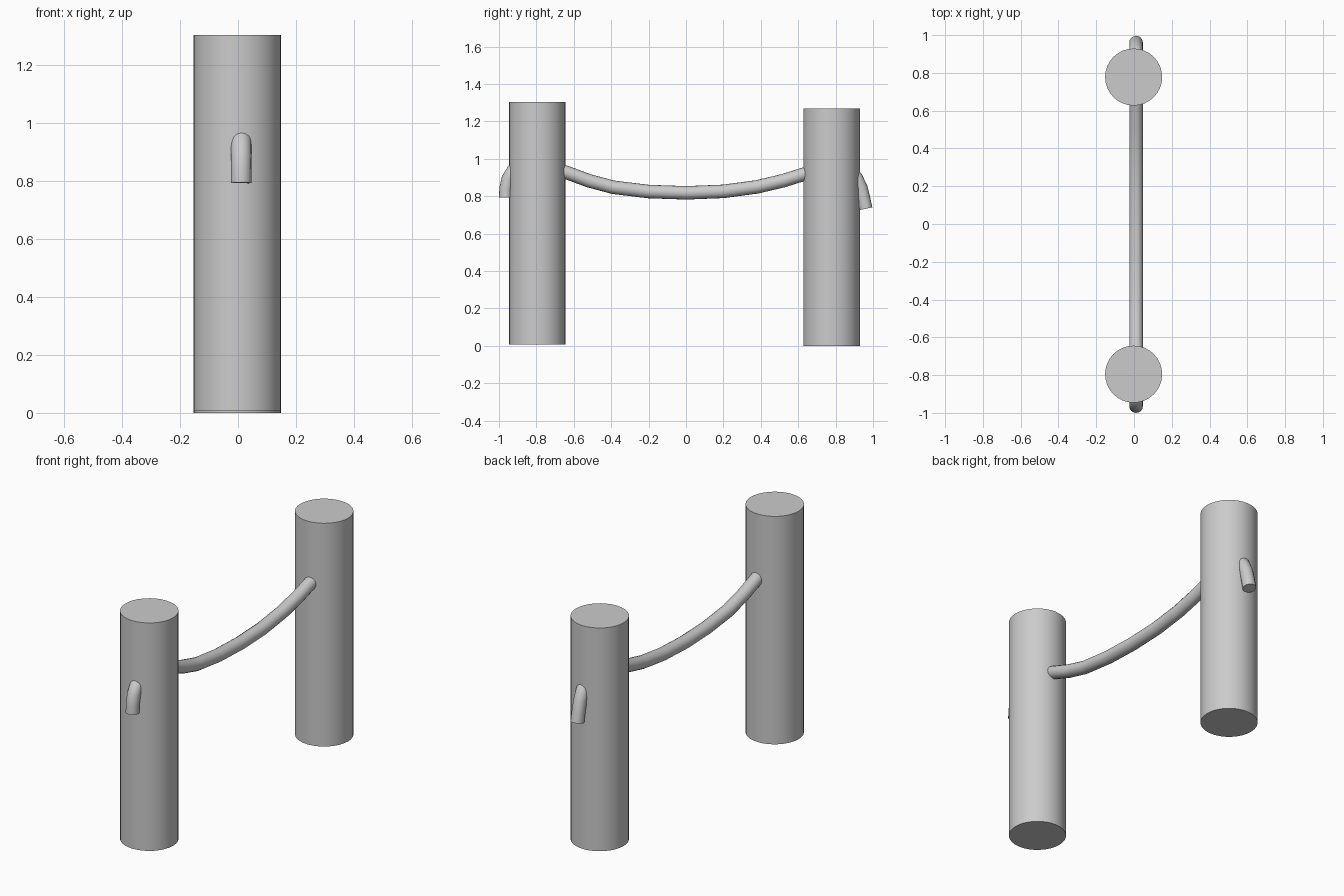
import bpy, math

if "Cube" in bpy.data.objects:
    bpy.data.objects.remove(bpy.data.objects["Cube"])


def smooth(obj):
    bpy.ops.object.select_all(action='DESELECT')
    obj.select_set(True)
    bpy.context.view_layer.objects.active = obj
    bpy.ops.object.shade_smooth_by_angle(angle=math.radians(40))


def post(name, y, z0, z1):
    bpy.ops.mesh.primitive_cylinder_add(vertices=32, radius=0.151, depth=z1 - z0,
                                        location=(-0.002, y, (z0 + z1) / 2))
    obj = bpy.context.object
    obj.name = name
    smooth(obj)


# Two upright posts, the front one slightly raised
post("front_post", -0.795, 0.007, 1.304)
post("back_post", 0.778, 0.0, 1.27)

# Sagging rope threaded through both posts, with drooping ends
path = [(-0.964, 0.793), (-0.962, 0.84), (-0.951, 0.893), (-0.925, 0.937),
        (-0.88, 0.96), (-0.80, 0.968), (-0.72, 0.953), (-0.647, 0.93),
        (-0.52, 0.883), (-0.39, 0.848), (-0.20, 0.825), (0.0, 0.818),
        (0.20, 0.826), (0.38, 0.850), (0.52, 0.883), (0.635, 0.919),
        (0.72, 0.942), (0.80, 0.948), (0.87, 0.935), (0.91, 0.899),
        (0.936, 0.843), (0.95, 0.785), (0.961, 0.733)]
curve = bpy.data.curves.new("rope", 'CURVE')
curve.dimensions = '3D'
curve.bevel_depth = 0.036
curve.bevel_resolution = 6
curve.use_fill_caps = True
spline = curve.splines.new('POLY')
spline.points.add(len(path) - 1)
for p, (y, z) in zip(spline.points, path):
    p.co = (0.011, y, z, 1)
rope = bpy.data.objects.new("rope", curve)
bpy.context.collection.objects.link(rope)
bpy.ops.object.select_all(action='DESELECT')
rope.select_set(True)
bpy.context.view_layer.objects.active = rope
bpy.ops.object.convert(target='MESH')
smooth(bpy.context.object)
